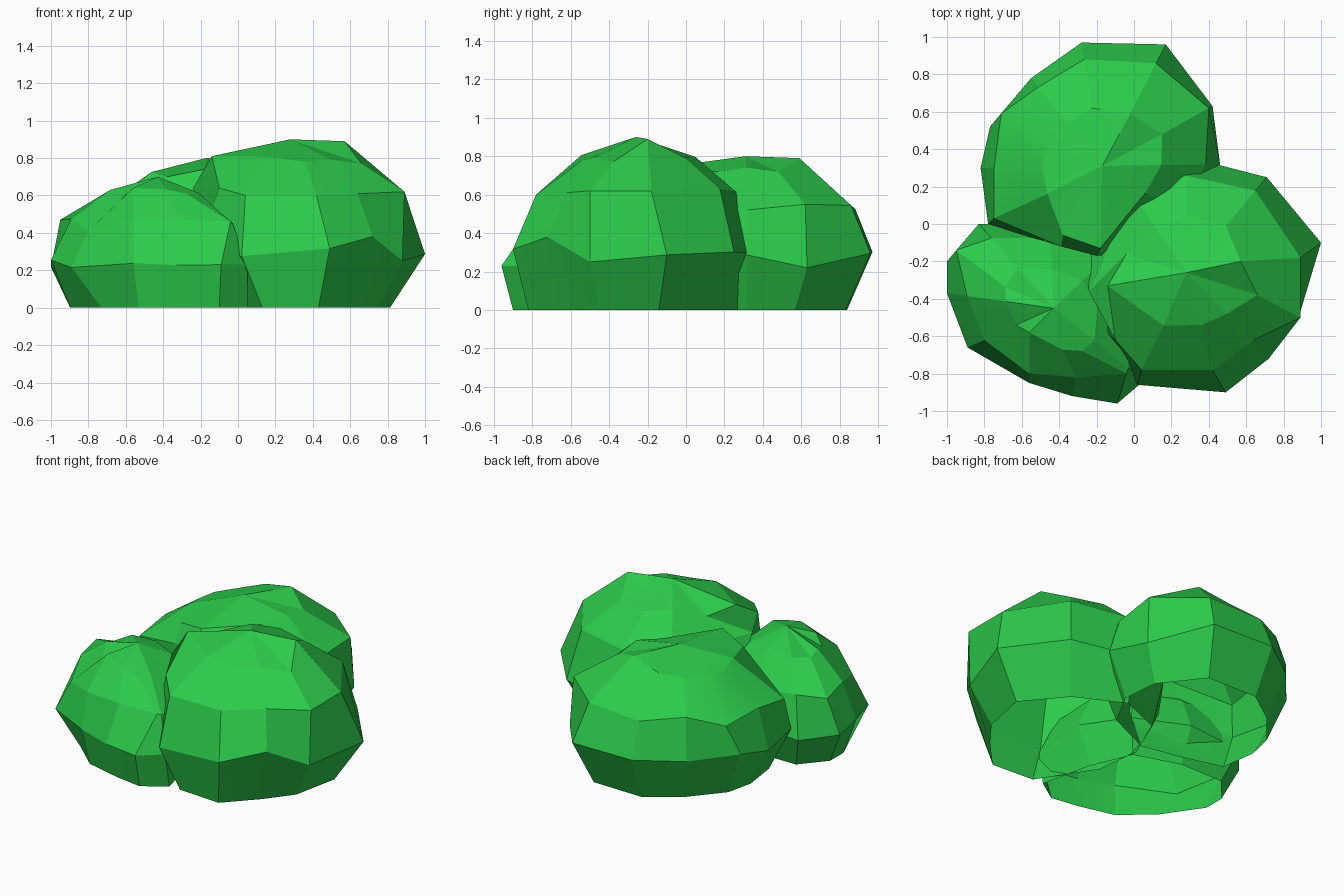
import bpy, bmesh, math, random

cube = bpy.data.objects.get("Cube")
if cube:
    bpy.data.objects.remove(cube, do_unlink=True)

# Single leaf colour
leaf = bpy.data.materials.new("leaf_green")
leaf.use_nodes = True
LEAF = (0.025, 0.60, 0.07, 1.0)
leaf.diffuse_color = LEAF
bsdf = leaf.node_tree.nodes["Principled BSDF"]
bsdf.inputs["Base Color"].default_value = LEAF
bsdf.inputs["Roughness"].default_value = 0.8


def lobe(name, apex, outline, profile, bumps, seed):
    """Faceted open dome: a plan outline scaled about the apex for each
    (scale, height) in the profile; bumps move single (ring, index) points."""
    rng = random.Random(seed)
    bm = bmesh.new()
    ax, ay, az = apex
    rings = []
    for r, (s, z) in enumerate(profile):
        ring = []
        for i, (x, y) in enumerate(outline):
            k, dz = s, 0.0
            if r > 0:
                dz = rng.uniform(-0.025, 0.025)
            if r > 1:
                k = s * rng.uniform(0.96, 1.04)
            p = (ax + (x - ax) * k, ay + (y - ay) * k, z + dz)
            ring.append(bm.verts.new(bumps.get((r, i), p)))
        rings.append(ring)
    n = len(outline)
    # Side bands
    for low, high in zip(rings, rings[1:]):
        for i in range(n):
            j = (i + 1) % n
            bm.faces.new((low[i], low[j], high[j], high[i]))
    # Crown fan
    top = bm.verts.new(apex)
    for i in range(n):
        bm.faces.new((rings[-1][i], rings[-1][(i + 1) % n], top))
    mesh = bpy.data.meshes.new(name)
    bm.to_mesh(mesh)
    bm.free()
    mesh.materials.append(leaf)
    obj = bpy.data.objects.new(name, mesh)
    bpy.context.collection.objects.link(obj)
    bpy.ops.object.select_all(action='DESELECT')
    obj.select_set(True)
    bpy.context.view_layer.objects.active = obj
    bpy.ops.object.shade_smooth_by_angle(angle=math.radians(13))
    return obj


# Tallest lobe, front left
lobe("tall_bush_lobe", (0.28, -0.26, 0.90),
     [(1.00, -0.10), (0.71, 0.25), (0.28, 0.36), (-0.05, 0.22), (-0.28, -0.10),
      (-0.24, -0.50), (0.02, -0.86), (0.49, -0.90), (0.72, -0.72), (0.89, -0.50)],
     [(0.74, 0.0), (1.0, 0.30), (0.86, 0.61), (0.48, 0.80)],
     {(0, 2): (0.28, 0.28, 0.0), (0, 3): (-0.01, 0.16, 0.0),
      (0, 6): (0.13, -0.80, 0.0), (0, 7): (0.43, -0.82, 0.0),
      (0, 8): (0.62, -0.62, 0.0), (0, 9): (0.75, -0.45, 0.0),
      (1, 8): (0.72, -0.72, 0.38), (1, 9): (0.88, -0.50, 0.25),
      (2, 0): (0.89, -0.18, 0.62), (2, 9): (0.89, -0.50, 0.62),
      (2, 8): (0.64, -0.62, 0.61), (2, 6): (0.04, -0.78, 0.60),
      (2, 7): (0.42, -0.78, 0.60), (2, 5): (-0.10, -0.62, 0.64),
      (2, 4): (-0.24, -0.36, 0.64), (3, 0): (0.57, -0.20, 0.89),
      (3, 7): (0.36, -0.54, 0.78), (3, 9): (0.66, -0.38, 0.77),
      (3, 5): (-0.14, -0.33, 0.81), (3, 4): (-0.04, -0.16, 0.77)}, 3)

# Lowest lobe, front right
lobe("low_bush_lobe", (-0.43, -0.45, 0.70),
     [(0.06, -0.84), (0.06, -0.45), (-0.08, -0.12), (-0.45, 0.00), (-0.83, 0.00),
      (-1.00, -0.20), (-1.00, -0.37), (-0.89, -0.66), (-0.56, -0.85),
      (-0.33, -0.92), (-0.09, -0.96)],
     [(0.82, 0.0), (1.0, 0.23), (0.84, 0.45), (0.46, 0.61)],
     {(0, 0): (0.05, -0.80, 0.0), (0, 10): (-0.10, -0.90, 0.0),
      (0, 9): (-0.29, -0.87, 0.0), (0, 8): (-0.53, -0.81, 0.0),
      (0, 7): (-0.73, -0.63, 0.0),
      (1, 10): (-0.09, -0.96, 0.23), (1, 0): (0.05, -0.84, 0.23),
      (2, 5): (-0.95, -0.14, 0.47), (2, 7): (-0.80, -0.62, 0.41),
      (2, 8): (-0.56, -0.80, 0.47), (2, 9): (-0.31, -0.82, 0.47),
      (2, 10): (-0.04, -0.80, 0.46), (3, 8): (-0.56, -0.58, 0.64),
      (3, 7): (-0.63, -0.54, 0.58)}, 8)

# Middle-height lobe at the back
lobe("back_bush_lobe", (-0.17, 0.31, 0.80),
     [(0.46, 0.32), (0.43, 0.63), (0.17, 0.96), (-0.28, 0.97), (-0.55, 0.78),
      (-0.77, 0.52), (-0.82, 0.30), (-0.78, 0.00), (-0.42, -0.10),
      (-0.10, -0.16), (0.30, 0.02)],
     [(0.80, 0.0), (1.0, 0.28), (0.88, 0.54), (0.50, 0.72)],
     {(1, 1): (0.42, 0.63, 0.22), (2, 1): (0.40, 0.62, 0.55),
      (2, 5): (-0.71, 0.59, 0.50), (2, 7): (-0.75, 0.03, 0.48),
      (2, 8): (-0.39, -0.12, 0.58), (2, 9): (-0.20, -0.17, 0.62),
      (3, 8): (-0.38, -0.06, 0.70), (3, 9): (-0.18, -0.13, 0.74),
      (3, 1): (0.15, 0.48, 0.72), (3, 2): (-0.02, 0.59, 0.79),
      (3, 3): (-0.23, 0.62, 0.74)}, 5)
